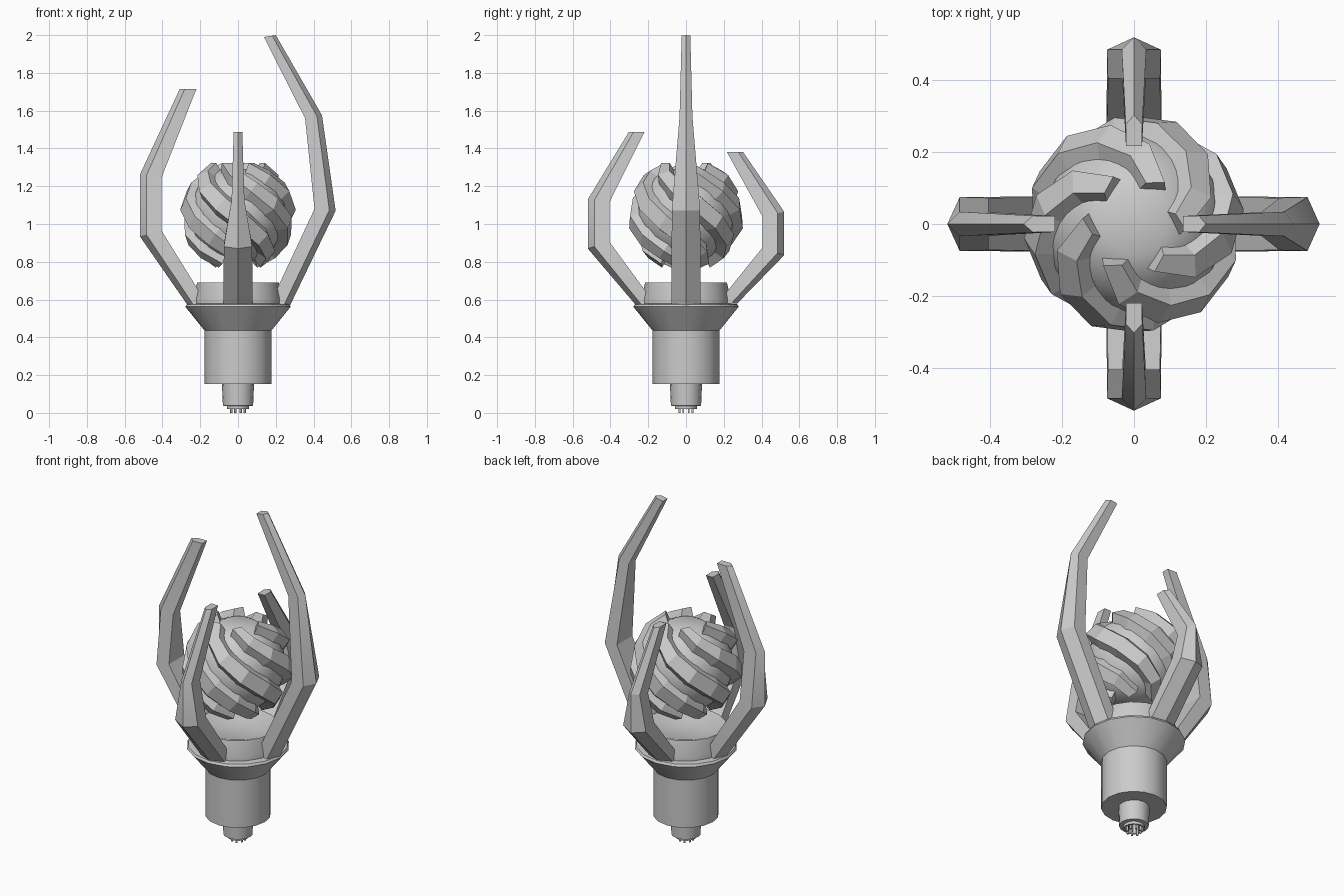
import bpy, bmesh, math
from mathutils import Vector

if "Cube" in bpy.data.objects:
    bpy.data.objects.remove(bpy.data.objects["Cube"])


def make_object(name, verts, faces, smooth=None):
    me = bpy.data.meshes.new(name)
    bm = bmesh.new()
    vs = [bm.verts.new(v) for v in verts]
    for f in faces:
        bm.faces.new([vs[i] for i in f])
    bmesh.ops.remove_doubles(bm, verts=bm.verts, dist=1e-5)
    bmesh.ops.recalc_face_normals(bm, faces=bm.faces)
    bm.to_mesh(me)
    bm.free()
    ob = bpy.data.objects.new(name, me)
    bpy.context.collection.objects.link(ob)
    if smooth:
        bpy.ops.object.select_all(action='DESELECT')
        ob.select_set(True)
        bpy.context.view_layer.objects.active = ob
        bpy.ops.object.shade_smooth_by_angle(angle=math.radians(smooth))
    return ob


def loft(name, rings, smooth=None):
    # Skin a row of equal closed rings and cap both ends
    n = len(rings[0])
    verts = [v for r in rings for v in r]
    faces = [[k * n + i, k * n + (i + 1) % n, (k + 1) * n + (i + 1) % n, (k + 1) * n + i]
             for k in range(len(rings) - 1) for i in range(n)]
    faces += [list(range(n)), [len(verts) - n + i for i in range(n)]]
    return make_object(name, verts, faces, smooth)


def lathe(name, profile, sides=16, smooth=30, centre=(0, 0)):
    rings = []
    for r, z in profile:
        rings.append([(centre[0] + r * math.cos(math.tau * i / sides),
                       centre[1] + r * math.sin(math.tau * i / sides), z) for i in range(sides)])
    return loft(name, rings, smooth)


# Handle, flared cup and shallow dish
lathe("handle", [(0.178, 0.153), (0.178, 0.437)])
lathe("flared_cup", [(0.178, 0.437), (0.279, 0.562), (0.272, 0.575), (0.236, 0.578),
                     (0.236, 0.60), (0.217, 0.69), (0.20, 0.688), (0.10, 0.655)])

# Hollow connector with its pins
lathe("connector", [(0.085, 0.153), (0.08, 0.038), (0.058, 0.036), (0.058, 0.02),
                    (0.05, 0.02), (0.05, 0.08)])
for i in range(8):
    a = math.tau * (i + 0.5) / 8
    lathe("connector_pin", [(0.006, 0.0), (0.006, 0.09)], 6, 70,
          (0.038 * math.cos(a), 0.038 * math.sin(a)))

# Four claws: (inner r, inner z, outer r, outer z) at base, elbow, wrist, tip
widths = [0.077, 0.075, 0.034, 0.023]
claws = {
    0: [(0.17, 0.578, 0.277, 0.572), (0.405, 1.08, 0.517, 1.07), (0.355, 1.56, 0.445, 1.575), (0.137, 1.99, 0.20, 2.0)],
    90: [(0.165, 0.578, 0.27, 0.578), (0.405, 0.875, 0.52, 0.835), (0.405, 1.04, 0.52, 1.065), (0.217, 1.38, 0.303, 1.38)],
    180: [(0.165, 0.578, 0.27, 0.575), (0.405, 0.965, 0.52, 0.935), (0.405, 1.245, 0.52, 1.26), (0.22, 1.716, 0.308, 1.716)],
    270: [(0.165, 0.578, 0.27, 0.576), (0.405, 0.905, 0.52, 0.87), (0.405, 1.115, 0.52, 1.13), (0.22, 1.487, 0.303, 1.487)],
}
for angle, path in claws.items():
    rings = []
    for w, (ri, zi, ro, zo) in zip(widths, path):
        p, q = Vector((ri, 0, zi)), Vector((ro, 0, zo))
        m = p.lerp(q, 0.7)
        side = Vector((0, w, 0))
        rings.append([p - side * 0.97, m - side, q, m + side, p + side * 0.97])
    claw = loft("claw", rings, 25)
    claw.rotation_euler.z = math.radians(angle)

# Floating core with flat poles
core_z, core_r = 1.05, 0.258
lathe("core", [(core_r * math.sin(math.radians(t)), core_z + core_r * math.cos(math.radians(t)))
               for t in range(20, 161, 14)], 24)

# Spiral ribs wrapped around the core
RIBS, STEPS, TWIST = 6, 7, math.radians(165)


def on_core(t, az, r):
    return Vector((math.sin(t) * math.cos(az), math.sin(t) * math.sin(az), math.cos(t))) * r


for k in range(RIBS):
    rings = []
    for s in range(STEPS + 1):
        u = s / STEPS
        t = math.radians(26 + 128 * u)
        az = math.tau * k / RIBS + TWIST * u
        d = 0.01
        slope = TWIST / math.radians(128)
        along = on_core(t + d, az + slope * d, 1) - on_core(t - d, az - slope * d, 1)
        out = on_core(t, az, 1)
        across = along.cross(out).normalized()
        taper = 0.4 + 0.6 * math.sin(math.pi * min(1, max(0, 0.12 + 0.76 * u)))
        ring = [(-0.068, 0.235), (-0.052, 0.297), (0.03, 0.308), (0.062, 0.235)]
        rings.append([out * r + across * (w * taper) + Vector((0, 0, core_z)) for w, r in ring])
    loft("spiral_rib", rings)
